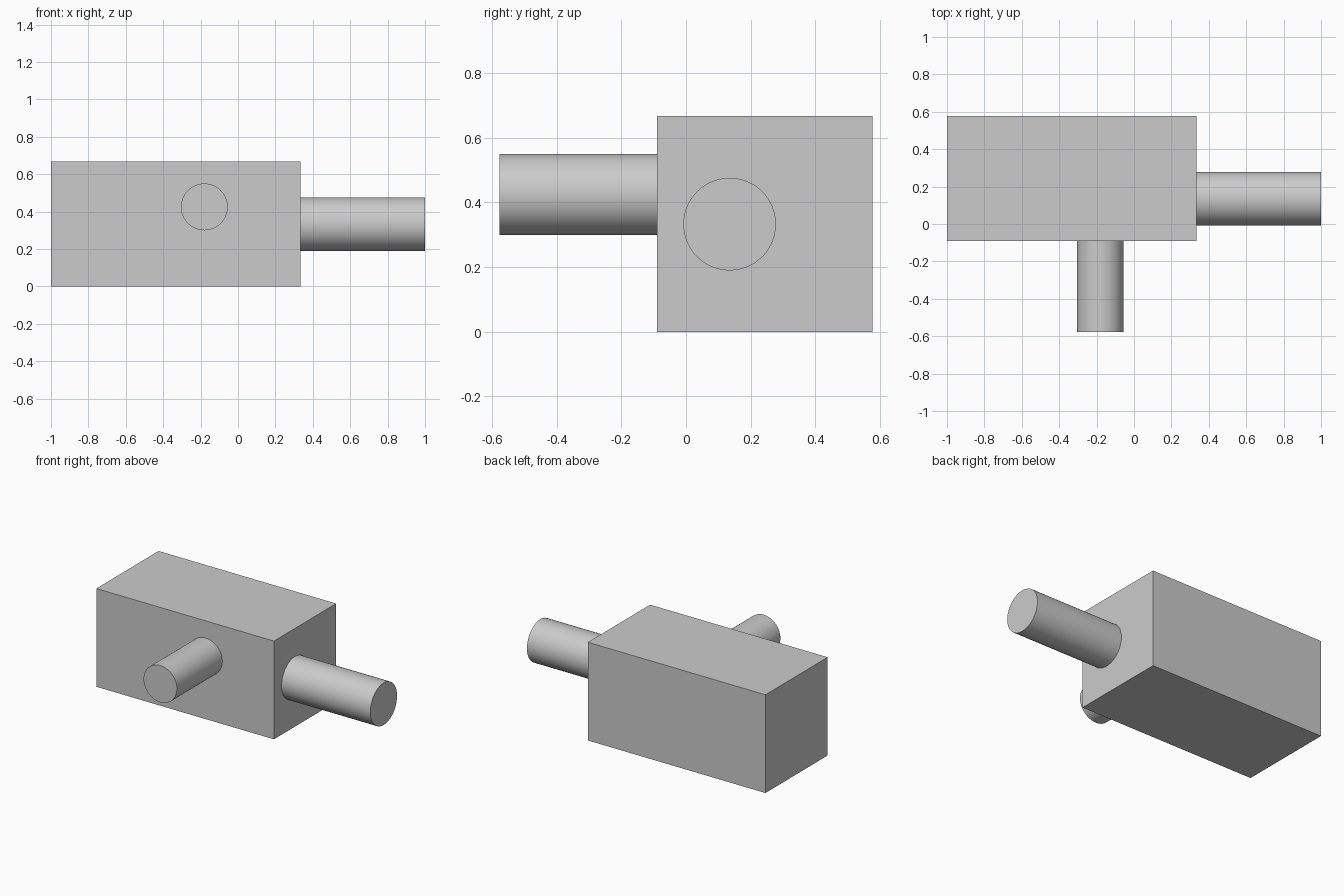
import bpy
from math import pi

cube = bpy.data.objects.get("Cube")
if cube:
    bpy.data.objects.remove(cube, do_unlink=True)

# Single plain grey finish
grey = bpy.data.materials.new("plain grey")
grey.use_nodes = True
colour = (0.6, 0.6, 0.6, 1)
grey.diffuse_color = colour
grey.node_tree.nodes["Principled BSDF"].inputs["Base Color"].default_value = colour


def finish(name):
    obj = bpy.context.object
    obj.name = name
    obj.data.materials.append(grey)
    return obj


def shaft(name, radius, length, centre, rotation):
    bpy.ops.mesh.primitive_cylinder_add(vertices=96, radius=radius, depth=length,
                                        location=centre, rotation=rotation)
    finish(name)
    bpy.ops.object.shade_smooth_by_angle()


# Rectangular housing, twice as long as it is deep and tall
SIDE = 0.667
FRONT = -0.09
END = 0.333
bpy.ops.mesh.primitive_cube_add(size=1, location=(END - SIDE, FRONT + SIDE / 2, SIDE / 2))
housing = finish("housing")
housing.scale = (2 * SIDE, SIDE, SIDE)
bpy.ops.object.transform_apply(location=False, rotation=False, scale=True)

# Round shafts leaving the end and the front of the housing
shaft("end_shaft", 0.143, 1 - END, ((1 + END) / 2, 0.135, 0.333), (0, pi / 2, 0))
front_length = 0.487
shaft("front_shaft", 0.125, front_length, (-0.18, FRONT - front_length / 2, 0.425), (pi / 2, 0, 0))
